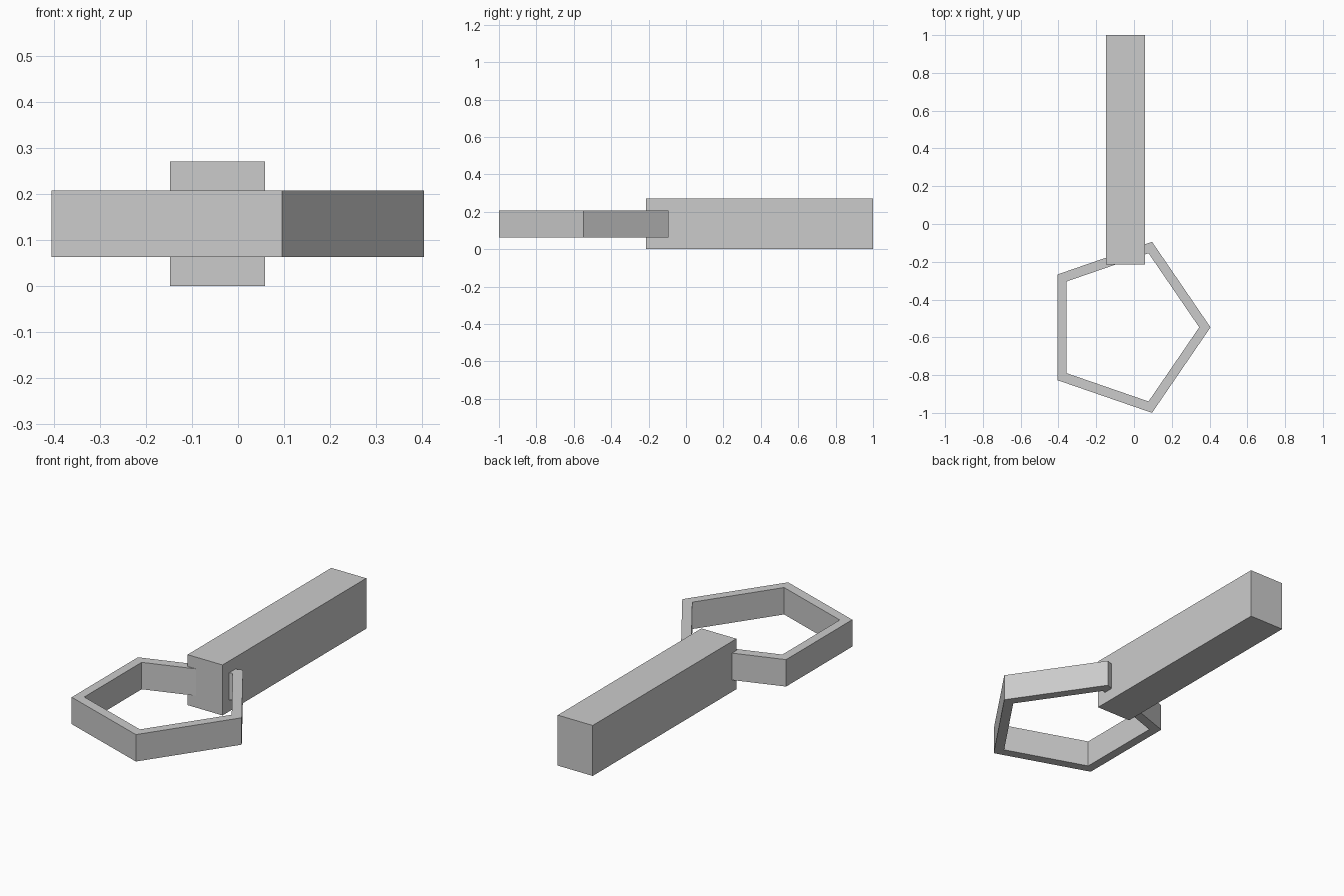
import bpy
import bmesh
import math

cube = bpy.data.objects.get("Cube")
if cube:
    bpy.data.objects.remove(cube, do_unlink=True)

# Single grey material
grey = bpy.data.materials.new("light_grey")
grey.use_nodes = True
colour = (0.6, 0.6, 0.6, 1)
grey.diffuse_color = colour
grey.node_tree.nodes["Principled BSDF"].inputs["Base Color"].default_value = colour


def add_object(name, bm):
    bmesh.ops.recalc_face_normals(bm, faces=bm.faces)
    mesh = bpy.data.meshes.new(name)
    bm.to_mesh(mesh)
    bm.free()
    mesh.materials.append(grey)
    obj = bpy.data.objects.new(name, mesh)
    bpy.context.collection.objects.link(obj)
    return obj


# Long square handle
low, high = (-0.148, -0.215, 0), (0.059, 1, 0.27)
bm = bmesh.new()
bmesh.ops.create_cube(bm, size=1)
for v in bm.verts:
    v.co = [(a + b) / 2 + c * (b - a) for a, b, c in zip(low, high, v.co)]
add_object("handle", bm)

# Five-sided open ring, slightly longer front to back
SIDES = 5
CENTRE = (-0.043, -0.547)
RADIUS = (0.448, 0.476)
INNER = 0.867
BOTTOM, TOP = 0.063, 0.207

bm = bmesh.new()
loops = []
for scale, z in ((1, BOTTOM), (1, TOP), (INNER, TOP), (INNER, BOTTOM)):
    loop = []
    for i in range(SIDES):
        angle = math.tau * i / SIDES
        loop.append(bm.verts.new((CENTRE[0] + scale * RADIUS[0] * math.cos(angle),
                                  CENTRE[1] + scale * RADIUS[1] * math.sin(angle), z)))
    loops.append(loop)
for k, loop in enumerate(loops):
    following = loops[(k + 1) % len(loops)]
    for i in range(SIDES):
        j = (i + 1) % SIDES
        bm.faces.new((loop[i], loop[j], following[j], following[i]))
add_object("pentagon_ring", bm)
